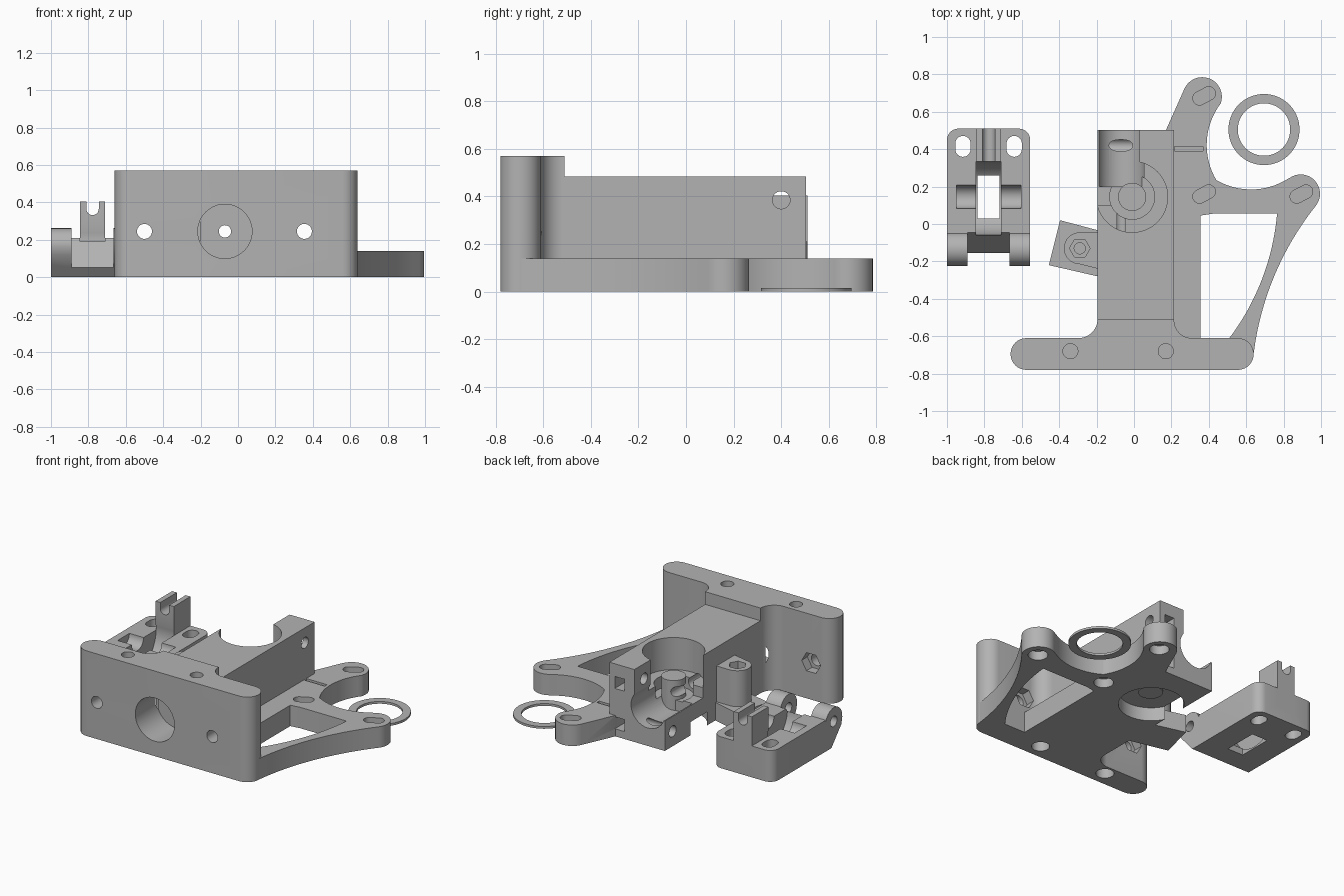
import bpy, bmesh, math
from mathutils import Vector

old = bpy.data.objects.get("Cube")
if old:
    bpy.data.objects.remove(old, do_unlink=True)

grey = bpy.data.materials.new("plain grey")
grey.use_nodes = True
COLOUR = (0.45, 0.45, 0.45, 1)
grey.diffuse_color = COLOUR
grey.node_tree.nodes["Principled BSDF"].inputs["Base Color"].default_value = COLOUR


def arc(a, b, c, n=16):
    """Points on the circle arc from a through b to c."""
    (ax, ay), (bx, by), (cx, cy) = a, b, c
    d = 2 * (ax * (by - cy) + bx * (cy - ay) + cx * (ay - by))
    qa, qb, qc = ax * ax + ay * ay, bx * bx + by * by, cx * cx + cy * cy
    ox = (qa * (by - cy) + qb * (cy - ay) + qc * (ay - by)) / d
    oy = (qa * (cx - bx) + qb * (ax - cx) + qc * (bx - ax)) / d
    r = math.hypot(ax - ox, ay - oy)
    t0, t1, t2 = (math.atan2(y - oy, x - ox) for x, y in (a, b, c))
    full = 2 * math.pi
    sweep = (t2 - t0) % full
    if (t1 - t0) % full > sweep:
        sweep -= full
    return [(ox + r * math.cos(t0 + sweep * i / n), oy + r * math.sin(t0 + sweep * i / n))
            for i in range(n + 1)]


def circle(u, v, r, n=48):
    return [(u + r * math.cos(2 * math.pi * i / n), v + r * math.sin(2 * math.pi * i / n))
            for i in range(n)]


def rect(u0, u1, v0, v1):
    return [(u0, v0), (u1, v0), (u1, v1), (u0, v1)]


def slot(u, v, half, r, turn, n=12):
    """Rounded slot outline, turned by an angle in degrees."""
    t = math.radians(turn)
    pts = []
    for side in (1, -1):
        for i in range(n + 1):
            a = t + (0 if side > 0 else math.pi) - math.pi / 2 + math.pi * i / n
            pts.append((u + side * half * math.cos(t) + r * math.cos(a),
                        v + side * half * math.sin(t) + r * math.sin(a)))
    return pts


def prism(name, pts, w0, w1, axis="z"):
    """Extrude an outline along an axis."""
    place = {"z": lambda u, v, w: (u, v, w), "y": lambda u, v, w: (u, w, v),
             "x": lambda u, v, w: (w, u, v)}[axis]
    bm = bmesh.new()
    base = bm.faces.new([bm.verts.new(place(u, v, w0)) for u, v in pts])
    top = bmesh.ops.extrude_face_region(bm, geom=[base])["geom"]
    step = Vector(place(0, 0, w1 - w0))
    bmesh.ops.translate(bm, vec=step, verts=[g for g in top if isinstance(g, bmesh.types.BMVert)])
    bmesh.ops.remove_doubles(bm, verts=bm.verts, dist=1e-5)
    bmesh.ops.recalc_face_normals(bm, faces=bm.faces)
    mesh = bpy.data.meshes.new(name)
    bm.to_mesh(mesh)
    bm.free()
    ob = bpy.data.objects.new(name, mesh)
    ob.data.materials.append(grey)
    bpy.context.scene.collection.objects.link(ob)
    return ob


def combine(target, pts, w0, w1, axis="z", op="DIFFERENCE"):
    """Cut a prism from the target, or fuse it on."""
    tool = prism("tool", pts, w0, w1, axis)
    mod = target.modifiers.new("shape", "BOOLEAN")
    mod.object, mod.operation, mod.solver = tool, op, "EXACT"
    bpy.context.view_layer.objects.active = target
    bpy.ops.object.modifier_apply(modifier=mod.name)
    bpy.data.objects.remove(tool, do_unlink=True)


def fuse(target, *args):
    combine(target, *args, op="UNION")


def finish(ob):
    bpy.ops.object.select_all(action="DESELECT")
    ob.select_set(True)
    bpy.context.view_layer.objects.active = ob
    bpy.ops.object.shade_smooth_by_angle(angle=math.radians(30))


# Mounting plate with two lobes and a curved strut
outline = [(0.1, -0.7), (0.1, 0.4), (0.17, 0.5)]
outline += arc((0.268, 0.72), (0.39, 0.782), (0.464, 0.645))
outline += arc((0.464, 0.645), (0.39, 0.39), (0.44, 0.235))
outline += arc((0.44, 0.235), (0.61, 0.185), (0.82, 0.24))
outline += arc((0.83, 0.245), (0.985, 0.205), (0.97, 0.095))
outline += arc((0.97, 0.095), (0.745, -0.29), (0.64, -0.69))
body = prism("carriage_body", outline, 0, 0.14)
window = [(0.355, -0.61), (0.355, 0.045), (0.42, 0.055)]
window += arc((0.765, 0.055), (0.69, -0.28), (0.51, -0.61))
combine(body, window, -0.1, 0.3)

# Front wall with filleted root, and the long central block
wall = arc((-0.575, -0.61), (-0.66, -0.695), (-0.575, -0.78))
wall += arc((0.56, -0.78), (0.64, -0.695), (0.56, -0.61))
wall += arc((0.31, -0.61), (0.24, -0.58), (0.215, -0.51))
wall += arc((-0.195, -0.51), (-0.225, -0.58), (-0.295, -0.61))
fuse(body, wall, 0, 0.57)
fuse(body, rect(-0.195, 0.215, -0.6, 0.503), 0, 0.485)

# Side tab with a rounded boss
fuse(body, [(-0.395, 0.02), (-0.15, -0.045), (-0.15, -0.29), (-0.455, -0.22)], 0, 0.12)
boss = arc((-0.29, -0.045), (-0.375, -0.13), (-0.29, -0.215))
fuse(body, boss + [(-0.15, -0.25), (-0.15, -0.045)], 0.1, 0.36)

# Drive gear pocket, open at the rear left, with a ledge and a channel
combine(body, rect(-0.3, 0.03, 0.1, 0.7), 0.2, 0.7)
combine(body, circle(-0.01, 0.145, 0.19), 0.27, 0.7)
combine(body, circle(-0.01, 0.145, 0.12), 0.19, 0.5)
combine(body, circle(-0.07, 0.245, 0.125), 0.2, 0.7, "y")
combine(body, circle(-0.015, 0.145, 0.2), -0.1, 0.09)
fuse(body, circle(-0.01, 0.145, 0.075), 0.08, 0.32)

# Front recess, axle hole, wall bolts and their hexagon nut traps
combine(body, circle(-0.07, 0.245, 0.145), -0.9, -0.55, "y")
combine(body, circle(-0.07, 0.245, 0.033, 24), -0.7, 0.7, "y")
for x in (-0.5, 0.355):
    combine(body, circle(x, 0.245, 0.04), -0.9, -0.5, "y")
    combine(body, circle(x, 0.245, 0.07, 6), -0.67, -0.5, "y")

# Vertical wall holes, closed in the middle by a thin web
for x in (-0.34, 0.17):
    combine(body, circle(x, -0.68, 0.04), 0.37, 0.7)
    combine(body, circle(x, -0.68, 0.055), -0.1, 0.1)

# Adjustable slots with round bores from below
for x, y in ((0.375, 0.685), (0.375, 0.16), (0.895, 0.16)):
    combine(body, slot(x, y, 0.028, 0.036, 28), 0.07, 0.3)
    combine(body, circle(x, y, 0.06), -0.1, 0.06)

# Clamp holes across the block, rear pockets and plate groove
combine(body, circle(0.4, 0.385, 0.037), 0, 0.4, "x")
combine(body, circle(0.42, 0.1, 0.037), -0.4, 0.16, "x")
for z in (0.09, 0.36):
    combine(body, rect(0.105, 0.175, z - 0.04, z + 0.04), 0.36, 0.7, "y")
combine(body, rect(0.216, 0.37, 0.39, 0.415), 0.05, 0.139 + 0.1)

# Nut trap in the boss
combine(body, circle(-0.29, -0.13, 0.055, 6), 0.3, 0.5)
combine(body, circle(-0.29, -0.13, 0.03, 24), 0.05, 0.5)
finish(body)

# Hinged idler arm: side profile with round hinge lugs
side = [(0.51, 0), (0.51, 0.21), (-0.05, 0.21)]
side += arc((-0.05, 0.2), (-0.135, 0.262), (-0.225, 0.165)) + [(-0.215, 0.12), (-0.11, 0)]
arm = prism("idler_arm", side, -1, -0.555, "x")
plan = arc((-1, 0.45), (-0.982, 0.492), (-0.94, 0.51), 8)
plan += arc((-0.615, 0.51), (-0.573, 0.492), (-0.555, 0.45), 8)
plan += [(-0.555, -0.4), (-1, -0.4)]
combine(arm, plan, -0.1, 0.5, "z", "INTERSECT")

# Gap between lugs, hinge bore and forked tower
MID = -0.7775
combine(arm, [(-0.4, -0.1), (-0.16, -0.1), (-0.16, 0.045), (-0.045, 0.21), (-0.045, 0.4),
              (-0.4, 0.4)], -0.89, -0.665, "x")
combine(arm, circle(-0.135, 0.17, 0.035), -1.1, -0.4, "x")
fuse(arm, rect(MID - 0.0675, MID + 0.0675, 0.335, 0.51), 0.1, 0.405)
combine(arm, slot(MID, 0.425, 0.06, 0.033, 90), 0.2, 0.7, "y")

# Bearing hollow, through window, axle trough and bolt slots
combine(arm, circle(0.14, 0.21, 0.2), MID - 0.0675, MID + 0.0675, "x")
combine(arm, rect(MID - 0.058, MID + 0.058, 0.03, 0.26), -0.1, 0.5)
combine(arm, circle(0.145, 0.21, 0.0625), -0.95, -0.605, "x")
for side_x in (-1, 1):
    combine(arm, slot(MID + side_x * 0.137, 0.415, 0.015, 0.041, 90), -0.1, 0.5)
finish(arm)

# Thin loose ring
ring = prism("spacer_ring", circle(0.695, 0.505, 0.19, 64), 0, 0.015)
combine(ring, circle(0.695, 0.505, 0.14, 64), -0.1, 0.1)
finish(ring)
